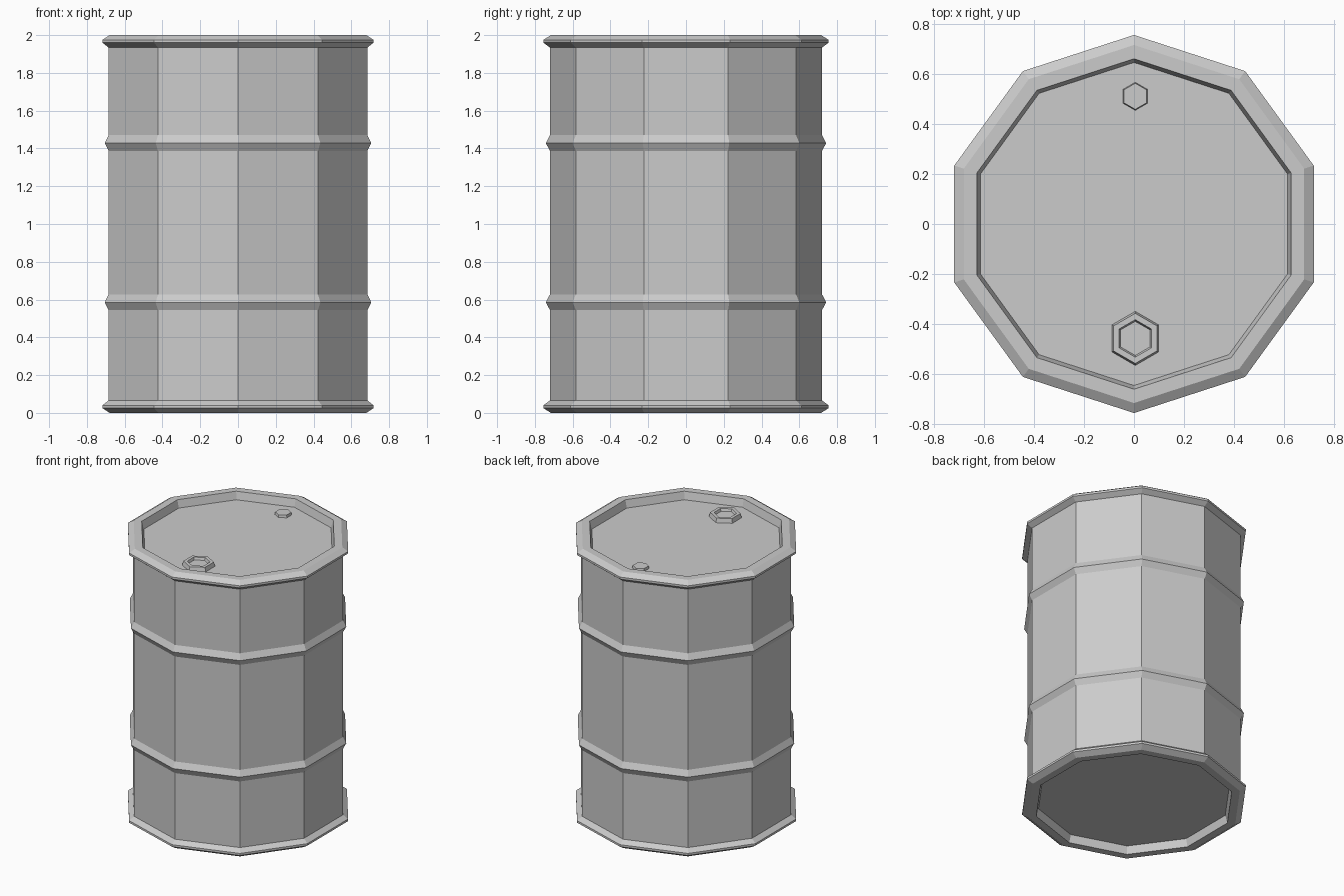
import bpy, bmesh, math

cube = bpy.data.objects.get("Cube")
if cube:
    bpy.data.objects.remove(cube, do_unlink=True)

steel = bpy.data.materials.new("grey_steel")
steel.use_nodes = True
colour = (0.6, 0.6, 0.6, 1)
steel.diffuse_color = colour
steel.node_tree.nodes["Principled BSDF"].inputs["Base Color"].default_value = colour


def lathe(name, profile, sides, centre=(0, 0), cap_start=False, cap_end=False):
    """Turn a (radius, z) profile, listed upwards along the outside, into a faceted part."""
    bm = bmesh.new()
    rings = []
    for radius, z in profile:
        ring = []
        for i in range(sides):
            a = 2 * math.pi * i / sides - math.pi / 2
            ring.append(bm.verts.new((centre[0] + radius * math.cos(a),
                                      centre[1] + radius * math.sin(a), z)))
        rings.append(ring)
    for low, high in zip(rings, rings[1:]):
        for i in range(sides):
            j = (i + 1) % sides
            bm.faces.new((low[i], low[j], high[j], high[i]))
    if cap_start:
        bm.faces.new(rings[0][::-1])
    if cap_end:
        bm.faces.new(rings[-1])
    mesh = bpy.data.meshes.new(name)
    bm.to_mesh(mesh)
    bm.free()
    mesh.materials.append(steel)
    obj = bpy.data.objects.new(name, mesh)
    bpy.context.collection.objects.link(obj)
    return obj


HEIGHT = 2.0
SIDES = 10
BODY = 0.72
RIB = 0.742
FLOOR = 1.945

# Rolled rim with the sunken lid, used upright and flipped
rim = [(BODY, 1.934), (0.755, 1.96), (0.755, 1.975), (0.715, HEIGHT),
       (0.66, HEIGHT), (0.645, FLOOR)]
lathe("top_rim_and_lid", rim, SIDES, cap_end=True)
flipped = [(r, HEIGHT - z) for r, z in reversed(rim)]
lathe("bottom_rim_and_base", flipped, SIDES, cap_start=True)

# Side wall with two pressed ribs
wall = [(BODY, HEIGHT - 1.934)]
for z in (0.585, 1.428):
    wall += [(BODY, z - 0.041), (RIB, z), (BODY, z + 0.043)]
wall.append((BODY, 1.934))
lathe("drum_wall", wall, SIDES)

# Large bung with a recessed centre, and the small vent plug
lathe("large_bung", [(0.108, FLOOR), (0.1, FLOOR + 0.03), (0.075, FLOOR + 0.03),
                     (0.068, FLOOR + 0.012)], 6, (0.005, -0.457), cap_end=True)
lathe("small_plug", [(0.056, FLOOR), (0.052, FLOOR + 0.018)], 6,
      (0.005, 0.51), cap_end=True)
